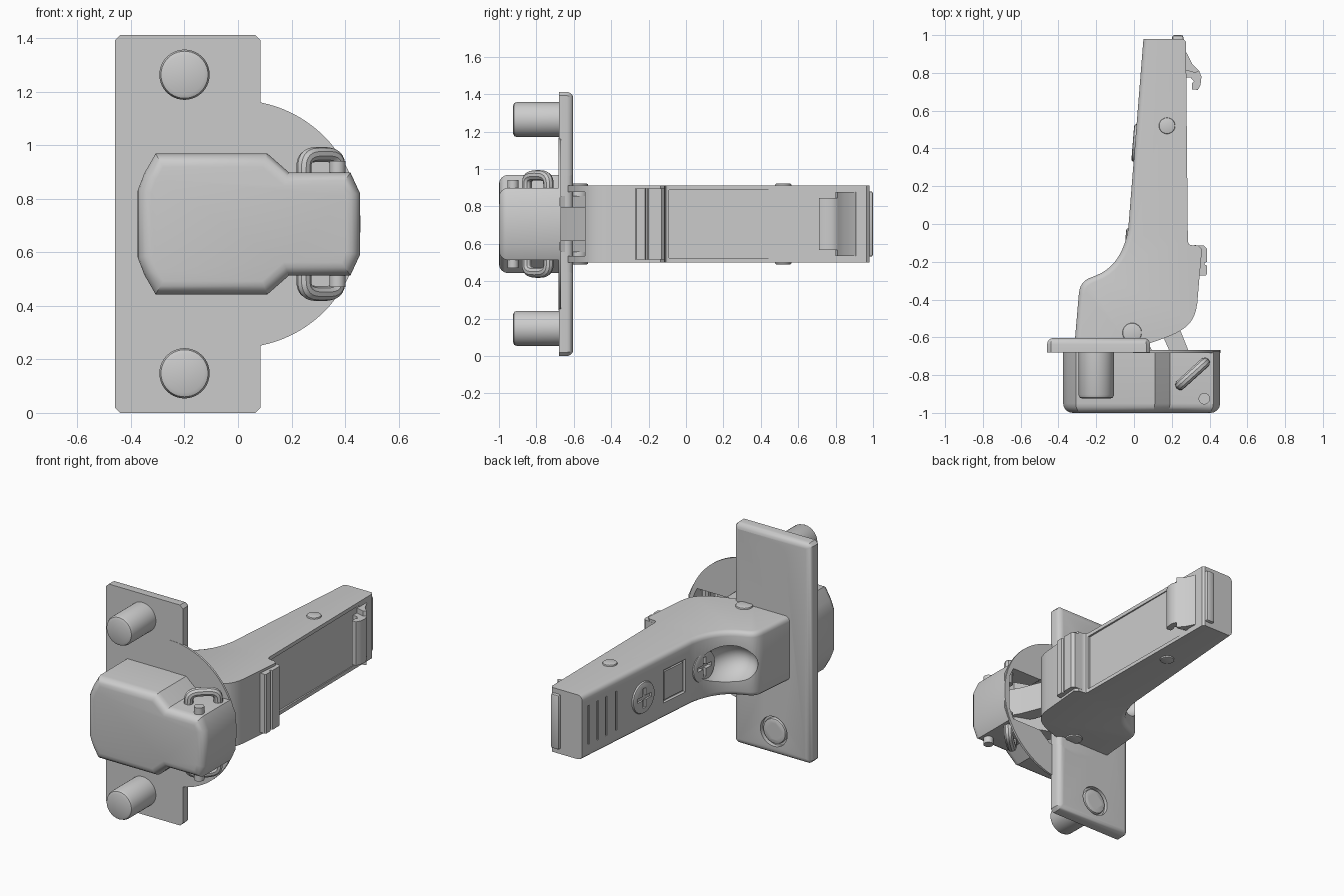
import bpy, bmesh, math
from mathutils import Matrix, Vector
from mathutils.geometry import interpolate_bezier

if "Cube" in bpy.data.objects:
    bpy.data.objects.remove(bpy.data.objects["Cube"])

ZC = 0.706                      # mirror plane height
TILT = -math.atan(0.08)         # slope of the arm's outer face


def finish(name, bm):
    bmesh.ops.recalc_face_normals(bm, faces=bm.faces[:])
    me = bpy.data.meshes.new(name)
    bm.to_mesh(me)
    bm.free()
    ob = bpy.data.objects.new(name, me)
    bpy.context.collection.objects.link(ob)
    return ob


def prism(name, pts, lo, hi, axis='z', pick=None, bevel=0.03, seg=3):
    """Extrude a closed profile; bevel the edges for which pick(a, b) is true."""
    bm = bmesh.new()
    co = (lambda p: (p[0], p[1], lo)) if axis == 'z' else (lambda p: (p[0], lo, p[1]))
    f = bm.faces.new([bm.verts.new(co(p)) for p in pts])
    ext = bmesh.ops.extrude_face_region(bm, geom=[f])
    d = Vector((0, 0, hi - lo)) if axis == 'z' else Vector((0, hi - lo, 0))
    bmesh.ops.translate(bm, vec=d, verts=[v for v in ext['geom'] if isinstance(v, bmesh.types.BMVert)])
    bmesh.ops.recalc_face_normals(bm, faces=bm.faces[:])
    if pick:
        es = [e for e in bm.edges if pick(e.verts[0].co, e.verts[1].co)]
        bmesh.ops.bevel(bm, geom=es, offset=bevel, segments=seg, profile=0.5,
                        affect='EDGES', clamp_overlap=True)
    return finish(name, bm)


def box(name, c, size, rot=0.0, bevel=0.0):
    bm = bmesh.new()
    bmesh.ops.create_cube(bm, size=1)
    bmesh.ops.scale(bm, vec=size, verts=bm.verts)
    if bevel:
        bmesh.ops.bevel(bm, geom=bm.edges[:], offset=bevel, segments=2, profile=0.5, affect='EDGES')
    bm.transform(Matrix.Translation(c) @ Matrix.Rotation(rot, 4, 'Z'))
    return finish(name, bm)


def cyl(name, a, b, r, chamfer=0.0, n=40):
    """Cylinder from a to b, chamfered at b."""
    a, b = Vector(a), Vector(b)
    L = (b - a).length
    bm = bmesh.new()
    bmesh.ops.create_cone(bm, cap_ends=True, segments=n, radius1=r, radius2=r, depth=L)
    if chamfer:
        es = [e for e in bm.edges if all(v.co.z > 0 for v in e.verts)]
        bmesh.ops.bevel(bm, geom=es, offset=chamfer, segments=2, profile=0.5, affect='EDGES')
    bm.transform(Matrix.Translation((a + b) / 2) @ (b - a).to_track_quat('Z', 'Y').to_matrix().to_4x4())
    return finish(name, bm)


def cut(ob, *cutters, keep=False):
    for c in cutters:
        m = ob.modifiers.new('cut', 'BOOLEAN')
        m.operation, m.solver, m.object = 'DIFFERENCE', 'EXACT', c
        bpy.context.view_layer.objects.active = ob
        bpy.ops.object.modifier_apply(modifier=m.name)
        if not keep:
            bpy.data.objects.remove(c, do_unlink=True)
    return ob


def bez(a, b, c, d, n=10):
    return [tuple(p) for p in interpolate_bezier(*(Vector(p) for p in (a, b, c, d)), n)]


# Hinge cup, hollow from the back
half = [(-0.375, 0.125), (-0.35, 0.19), (-0.308, 0.263), (0.11, 0.263), (0.19, 0.193), (0.42, 0.193), (0.456, 0.115)]
outline = [(x, ZC + h) for x, h in half] + [(x, ZC - h) for x, h in reversed(half)]
cup = prism('hinge_cup', outline, -1.0, -0.675, 'y',
            lambda a, b: a.y < -0.99 and b.y < -0.99, 0.05, 4)
inner = [(0.04 + (x - 0.04) * 0.92, ZC + (z - ZC) * 0.91) for x, z in outline]
cavity = prism('cavity_cutter', inner, -0.96, -0.5, 'y')
cavity.hide_render = True
cut(cup, cavity, keep=True)

# Thin round flange around the cup mouth
arc = [(-0.005 + 0.463 * math.cos(t), ZC + 0.463 * math.sin(t))
       for t in [math.radians(-90 + 180 * i / 48) for i in range(49)]]
flange = cut(prism('cup_flange', arc, -0.682, -0.668, 'y'), cavity)

# Mounting plate with an opening for the arm
c = 0.02
x0, x1, z0, z1 = -0.46, 0.085, 0.0, 1.412
plate_pts = [(x0 + c, z0), (x1 - c, z0), (x1, z0 + c), (x1, z1 - c),
             (x1 - c, z1), (x0 + c, z1), (x0, z1 - c), (x0, z0 + c)]
plate = prism('mounting_plate', plate_pts, -0.68, -0.603, 'y',
              lambda a, b: a.y > -0.61 and b.y > -0.61, 0.035, 4)
cut(plate, cyl('opening_cutter', (-0.05, -0.8, ZC), (-0.05, -0.5, ZC), 0.29, n=64))


# Cross-recessed screw heads
def screw(name, pos, normal, r, depth=0.07):
    pos, n = Vector(pos), Vector(normal).normalized()
    head = cyl(name, pos - n * depth, pos, r, r * 0.12)
    side = Vector((0, 0, 1)).cross(n)
    ang = math.atan2(side.y, side.x)
    t = r * 0.26
    cut(head, box('slot_a', pos, (r * 1.25, 0.05, t), ang), box('slot_b', pos, (t, 0.05, r * 1.25), ang))
    return head


for s, tag in ((1, 'upper'), (-1, 'lower')):
    z = ZC + s * 0.558
    # Dowels and plate screws
    cyl(tag + '_dowel', (-0.2, -0.66, z), (-0.2, -0.925, z), 0.094, 0.021)
    cut(plate, cyl('sink', (-0.2, -0.63, z), (-0.2, -0.5, z), 0.095))
    screw(tag + '_plate_screw', (-0.2, -0.606, z), (0, 1, 0), 0.08, 0.05)

    # Wire staple on the side of the cup
    cu = bpy.data.curves.new(tag + '_staple', 'CURVE')
    cu.dimensions, cu.bevel_depth, cu.bevel_resolution, cu.use_fill_caps = '3D', 0.028, 3, True
    path = [(-1, -0.02)]
    for i in range(17):
        t = math.pi * (1 - i / 16)
        k = math.cos(t)
        path.append((math.copysign(abs(k) ** 0.6, k), 0.2 + 0.06 * max(0, math.sin(t)) ** 0.6))
    path.append((1, -0.02))
    path = [(u, 0.1 if h < 0 else h) for u, h in path]
    sp = cu.splines.new('POLY')
    sp.points.add(len(path) - 1)
    for p, (u, h) in zip(sp.points, path):
        p.co = (0.31 + 0.064 * u, -0.793 + 0.058 * u, ZC + s * h, 1)
    bpy.context.collection.objects.link(bpy.data.objects.new(tag + '_staple', cu))

# Pin through the cup
cyl('cup_pin', (0.372, -0.925, ZC - 0.235), (0.372, -0.925, ZC + 0.235), 0.03, n=24)

# Arm body: profile seen from the top
prof = [(0.05, 0.98), (0.262, 0.98), (0.275, 0.965), (0.285, -0.08)]
prof += bez((0.286, -0.095), (0.29, -0.115), (0.3, -0.112), (0.34, -0.115), 5)
prof += [(0.36, -0.135), (0.345, -0.3)]
prof += bez((0.335, -0.42), (0.32, -0.54), (0.26, -0.575), (0.07, -0.635))
prof += [(0.065, -0.66), (0.0, -0.66), (-0.05, -0.607), (-0.312, -0.603)]
prof += bez((-0.292, -0.37), (-0.285, -0.31), (-0.26, -0.295), (-0.22, -0.28), 8)
prof += bez((-0.2, -0.272), (-0.09, -0.23), (-0.045, -0.12), (-0.03, -0.02), 12)
arm = prism('hinge_arm', prof, ZC - 0.206, ZC + 0.206, 'z',
            lambda a, b: abs(a.z - b.z) < 1e-4 and a.x < 0.055 and b.x < 0.055
            and max(a.y, b.y) > -0.59, 0.03, 3)


def face(y, d=0.0):
    """Point on the arm's outer face, d outwards."""
    return (-0.029 + 0.08 * y - d, y, ZC)


# Recessed back channel, link pocket, waist scoop, window and grip grooves
cut(arm, box('channel', (0.292, 0.37, ZC), (0.04, 0.92, 0.365)),
    box('pocket', (0.13, -0.56, ZC), (0.3, 0.26, 0.34)))
bm = bmesh.new()
bmesh.ops.create_uvsphere(bm, u_segments=40, v_segments=20, radius=1)
bm.transform(Matrix.Translation((-0.17, -0.17, ZC)) @ Matrix.Diagonal((0.16, 0.22, 0.125, 1)))
cut(arm, finish('scoop', bm), box('window', face(0.14), (0.04, 0.2, 0.21), TILT))
for y in (0.92, 0.84, 0.76, 0.67):
    cut(arm, box('groove', face(y), (0.016, 0.013, 0.25), TILT))
box('window_insert', face(0.14, -0.012), (0.012, 0.17, 0.18), TILT)

# Adjusting screws on the outer face
n = (-1, 0.08, 0)
screw('rear_adjusting_screw', face(0.43, 0.012), n, 0.1)
screw('front_adjusting_screw', face(-0.12, 0.01), n, 0.1)

# Rivets through the arm
for name, x, y, r in (('rear_rivet', 0.175, 0.52, 0.043), ('front_rivet', -0.01, -0.575, 0.051)):
    for s in (1, -1):
        cyl(name, (x, y, ZC + s * 0.15), (x, y, ZC + s * 0.216), r, 0.006, 32)

# Step plate on the inner side
prism('step_plate', [(0.32, -0.112), (0.37, -0.115), (0.386, -0.13), (0.386, -0.2), (0.374, -0.205),
                     (0.374, -0.215), (0.386, -0.22), (0.386, -0.265), (0.38, -0.272), (0.33, -0.272)],
      ZC - 0.19, ZC + 0.19)

# Release clip at the rear end
box('clip_end', (0.232, 0.98, ZC), (0.06, 0.04, 0.35), 0, 0.012)
prism('clip_ramp', [(0.255, 0.92), (0.28, 0.905), (0.31, 0.845), (0.345, 0.81), (0.325, 0.80), (0.255, 0.82)],
      ZC - 0.172, ZC + 0.172)
prism('clip_hook', [(0.27, 0.83), (0.32, 0.83), (0.345, 0.81), (0.357, 0.78), (0.352, 0.735), (0.338, 0.71),
                    (0.308, 0.712), (0.308, 0.745), (0.318, 0.755), (0.3, 0.775), (0.27, 0.775)],
      ZC - 0.14, ZC + 0.14)

# Links from the arm into the cup
prism('outer_link', [(0.09, -0.45), (0.2, -0.45), (0.3, -0.7), (0.41, -0.9), (0.38, -0.955), (0.33, -0.93), (0.2, -0.7)],
      ZC - 0.09, ZC + 0.09)
prism('inner_link', [(-0.06, -0.54), (0.03, -0.53), (0.1, -0.68), (0.31, -0.76), (0.3, -0.83), (0.05, -0.78), (-0.04, -0.66)],
      ZC - 0.15, ZC + 0.15)

# Smooth shading with sharp edges kept
bpy.ops.object.select_all(action='SELECT')
bpy.context.view_layer.objects.active = arm
bpy.ops.object.convert(target='MESH')
bpy.ops.object.shade_smooth_by_angle(angle=math.radians(32))
